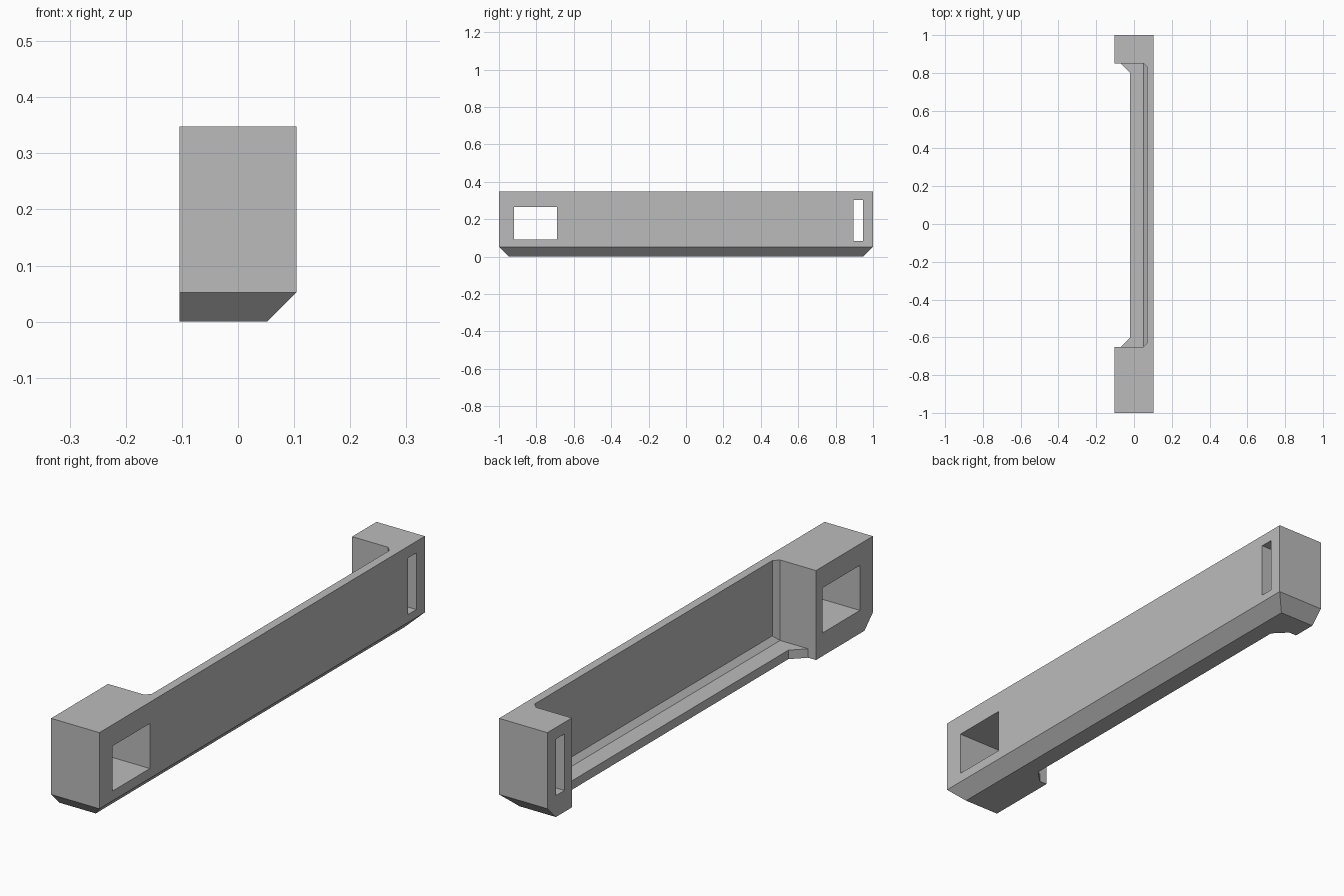
import bpy
import bmesh

cube = bpy.data.objects.get("Cube")
if cube:
    bpy.data.objects.remove(cube, do_unlink=True)

grey = bpy.data.materials.new("plain grey")
grey.use_nodes = True
COLOUR = (0.5, 0.5, 0.5, 1)
grey.diffuse_color = COLOUR
grey.node_tree.nodes["Principled BSDF"].inputs["Base Color"].default_value = COLOUR


def prism(name, outline, axis, low, high):
    """Extrude a closed 2D outline along 'z' (outline in xy) or 'y' (outline in xz)."""
    def place(a, b, c):
        return (a, b, c) if axis == 'z' else (a, c, b)
    bm = bmesh.new()
    base = bm.faces.new([bm.verts.new(place(a, b, low)) for a, b in outline])
    new = bmesh.ops.extrude_face_region(bm, geom=[base])["geom"]
    top = [v for v in new if isinstance(v, bmesh.types.BMVert)]
    bmesh.ops.translate(bm, verts=top, vec=place(0, 0, high - low))
    bmesh.ops.recalc_face_normals(bm, faces=bm.faces)
    mesh = bpy.data.meshes.new(name)
    bm.to_mesh(mesh)
    bm.free()
    mesh.materials.append(grey)
    obj = bpy.data.objects.new(name, mesh)
    bpy.context.collection.objects.link(obj)
    return obj


def box(name, x, y, z):
    return prism(name, [(x[0], y[0]), (x[1], y[0]), (x[1], y[1]), (x[0], y[1])], 'z', *z)


def combine(target, tool, operation):
    """Apply a boolean to the target, then drop the tool."""
    tool.hide_render = True
    mod = target.modifiers.new("boolean", 'BOOLEAN')
    mod.operation, mod.solver, mod.object = operation, 'EXACT', tool
    bpy.context.view_layer.update()
    result = target.evaluated_get(bpy.context.evaluated_depsgraph_get())
    mesh = bpy.data.meshes.new_from_object(result)
    target.modifiers.clear()
    target.data = mesh
    bpy.data.objects.remove(tool, do_unlink=True)


HALF, HEIGHT, CHAMFER = 0.104, 0.348, 0.052
FRONT, BACK = -0.65, 0.85          # ends of the open bay
FLOOR, WALL, FILLET = 0.035, 0.07, 0.02

# Long body, chamfered below on the wall side and on both ends
body = prism("bracket_body", [(-HALF, 0), (HALF - CHAMFER, 0), (HALF, CHAMFER),
                              (HALF, HEIGHT), (-HALF, HEIGHT)], 'y', -1, 1)
ends = bpy.context.collection
end_shape = box("end_shape", (-0.3, 0.3), (-1, 1), (0, 0.5))
bm = bmesh.new()
bm.from_mesh(end_shape.data)
edges = [e for e in bm.edges
         if all(v.co.z < 0.01 for v in e.verts) and abs(e.verts[0].co.y - e.verts[1].co.y) < 0.01]
bmesh.ops.bevel(bm, geom=edges, offset=CHAMFER, segments=1, affect='EDGES')
bm.to_mesh(end_shape.data)
bm.free()
combine(body, end_shape, 'INTERSECT')

# Open bay between the end blocks, with small fillets along the wall
bay = prism("bay_cutter", [(-0.2, FLOOR), (WALL - FILLET, FLOOR), (WALL, FLOOR + FILLET),
                           (WALL, 0.5), (-0.2, 0.5)], 'y', FRONT, BACK)
plan = prism("bay_plan", [(-0.3, FRONT), (WALL - FILLET, FRONT), (WALL, FRONT + FILLET),
                          (WALL, BACK - FILLET), (WALL - FILLET, BACK), (-0.3, BACK)],
             'z', -0.1, 0.6)
combine(bay, plan, 'INTERSECT')
combine(body, bay, 'DIFFERENCE')

# Ledge cut back from the open side, with angled corners
ledge = prism("ledge_cutter", [(-0.2, FRONT), (-0.07, FRONT), (-0.02, FRONT + 0.05),
                               (-0.02, BACK - 0.05), (-0.07, BACK), (-0.2, BACK)],
              'z', -0.1, 0.2)
combine(body, ledge, 'DIFFERENCE')

# Square window and narrow slot through the end blocks
combine(body, box("window_cutter", (-0.3, 0.3), (-0.92, -0.69), (0.09, 0.265)), 'DIFFERENCE')
combine(body, box("slot_cutter", (-0.3, 0.3), (0.895, 0.947), (0.083, 0.303)), 'DIFFERENCE')

# One flat colour throughout
body.data.materials.clear()
body.data.materials.append(grey)
for face in body.data.polygons:
    face.material_index = 0
    face.use_smooth = False
